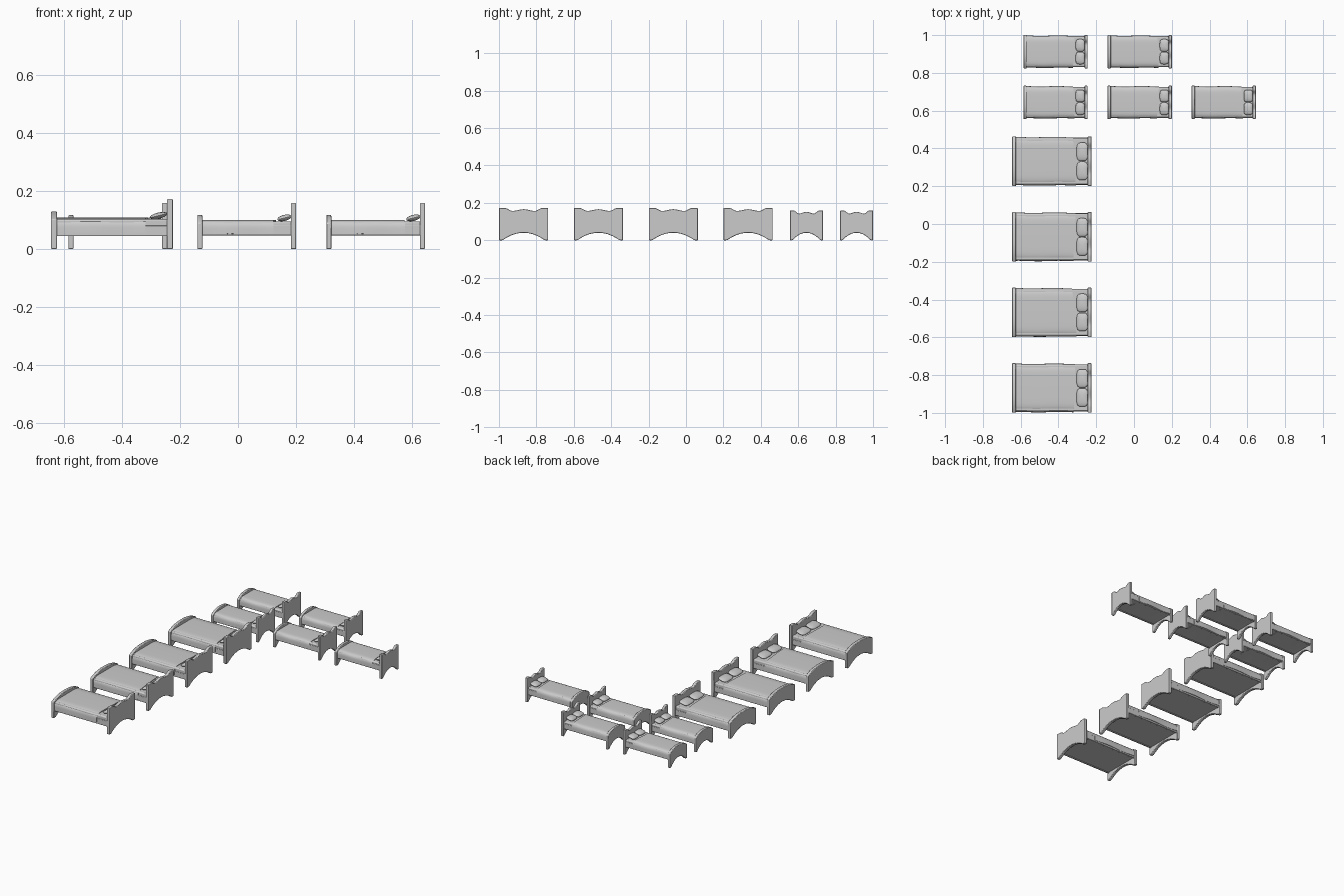
import bpy, bmesh, math
from mathutils import Matrix, Vector

if "Cube" in bpy.data.objects:
    bpy.data.objects.remove(bpy.data.objects["Cube"])

grey = bpy.data.materials.new("plain_grey")
grey.use_nodes = True
COLOUR = (0.6, 0.6, 0.6, 1)
grey.diffuse_color = COLOUR
grey.node_tree.nodes["Principled BSDF"].inputs["Base Color"].default_value = COLOUR


def finish(name, bm, place, bevel=0.0):
    bmesh.ops.recalc_face_normals(bm, faces=bm.faces)
    mesh = bpy.data.meshes.new(name)
    bm.to_mesh(mesh)
    bm.free()
    mesh.materials.append(grey)
    mesh.shade_smooth()
    mesh.set_sharp_from_angle(angle=math.radians(40))
    ob = bpy.data.objects.new(name, mesh)
    ob.location = place
    bpy.context.collection.objects.link(ob)
    if bevel:
        mod = ob.modifiers.new("soft_edges", "BEVEL")
        mod.width = bevel
        mod.segments = 2
        mod.limit_method = "ANGLE"
        mod.angle_limit = math.radians(40)


def box(name, place, x0, x1, y0, y1, z0, z1, bevel=0.0):
    bm = bmesh.new()
    centre = Vector((x0 + x1, y0 + y1, z0 + z1)) / 2
    size = Matrix.Diagonal((x1 - x0, y1 - y0, z1 - z0, 1))
    bmesh.ops.create_cube(bm, size=1, matrix=Matrix.Translation(centre) @ size)
    finish(name, bm, place, bevel)


def blend(a, b, f):
    f = min(max(f, 0), 1)
    return a + (b - a) * (1 - math.cos(math.pi * f)) / 2


def board(name, place, x, thick, half, top, arch):
    """Upright end board: shaped top edge, two feet and an arch between them."""
    foot = 0.86
    steps = 40
    bm = bmesh.new()
    rows = []
    for i in range(steps + 1):
        t = 2 * i / steps - 1
        low = max(0, arch * (1 - (t / foot) ** 2))
        rows.append([bm.verts.new((x, t * half, z)) for z in (low, top(abs(t)))])
    for a, b in zip(rows, rows[1:]):
        bm.faces.new((a[0], b[0], b[1], a[1]))
    out = bmesh.ops.extrude_face_region(bm, geom=bm.faces[:])
    moved = [v for v in out["geom"] if isinstance(v, bmesh.types.BMVert)]
    bmesh.ops.translate(bm, verts=moved, vec=(thick, 0, 0))
    finish(name, bm, place, 0.003)


def blanket(name, place, x0, x1, half, low, high, slant):
    """Draped cover with rounded shoulders, a wavy hem and a slanted end."""
    across, along = 28, 16
    bm = bmesh.new()
    rows = []
    for i in range(along + 1):
        f = i / along
        row = []
        for j in range(across + 1):
            a = math.pi * j / across
            c, s = math.cos(a), math.sin(a)
            y = math.copysign(abs(c) ** 0.3, c)
            hem = 0.0015 * math.sin(9 * f + 2 * y) * (1 - s)
            z = low + hem + (high - low) * s ** 0.45
            x = x0 + (x1 + slant * y - x0) * f
            row.append(bm.verts.new((x, y * (half + hem), z)))
        rows.append(row)
    for a, b in zip(rows, rows[1:]):
        for j in range(across):
            bm.faces.new((a[j], a[j + 1], b[j + 1], b[j]))
        bm.faces.new((a[0], b[0], b[-1], a[-1]))
    bm.faces.new(rows[0])
    bm.faces.new(rows[-1])
    finish(name, bm, place)


def pillow(name, place, centre, size, tilt):
    bm = bmesh.new()
    bmesh.ops.create_uvsphere(bm, u_segments=24, v_segments=12, radius=1)
    for v in bm.verts:
        # squared outline with a soft cushion thickness
        r = math.hypot(v.co.x, v.co.y)
        if r > 0.001:
            c, s = v.co.x / r, v.co.y / r
            k = (c ** 4 + s ** 4) ** -0.25
            v.co.x *= k
            v.co.y *= k
        v.co = Vector((v.co.x * size[0], v.co.y * size[1], v.co.z * size[2])) / 2
    turn = Matrix.Translation(centre) @ Matrix.Rotation(-tilt, 4, "Y")
    bmesh.ops.transform(bm, matrix=turn, verts=bm.verts)
    finish(name, bm, place)


def bed(label, x, y, length, half, head, foot, bed_top, rail_low, hem, thick, slant):
    place = (x, y, 0)
    ear, dip, middle = head, head - 0.016, head - 0.007

    def head_top(t):
        if t < 0.45:
            return blend(middle, dip, t / 0.45)
        return blend(dip, ear, (t - 0.45) / 0.33)

    def foot_top(t):
        return foot - 0.028 * t ** 2.5

    board(label + "_headboard", place, length - thick, thick, half, head_top, 0.04)
    board(label + "_footboard", place, 0, thick, half, foot_top, 0.04)

    # frame: two side rails and the base panel between them
    x0, x1 = thick * 0.8, length - thick * 0.8
    inner = half - 0.016
    for side, s in (("left", 1), ("right", -1)):
        ya, yb = sorted((s * inner, s * (half - 0.006)))
        box(label + "_rail_" + side, place, x0, x1, ya, yb, rail_low, rail_low + 0.036, 0.002)
    box(label + "_base", place, x0, x1, -inner, inner, rail_low + 0.004, rail_low + 0.02)

    # bedding
    box(label + "_mattress", place, x0, x1, 0.008 - half, half - 0.008,
        rail_low + 0.018, bed_top - 0.005, 0.007)
    blanket(label + "_blanket", place, x0, length * 0.785, half - 0.003, hem, bed_top, slant)
    deep = half * 0.28 + 0.025
    for side, s in (("left", 1), ("right", -1)):
        centre = (length - thick - deep / 2 + 0.002, s * half * 0.385, bed_top + 0.007)
        pillow(label + "_pillow_" + side, place, centre, (deep, half * 0.74, 0.021), 0.24)


# four wide beds in a row
slants = (0.004, -0.012, 0.006, -0.008)
for i, slant in enumerate(slants):
    bed("wide_bed_%d" % (i + 1), -0.645, -0.868 + 0.4 * i, 0.42, 0.131,
        0.173, 0.131, 0.109, 0.045, 0.055, 0.02, slant)

# five narrow beds in two rows
spots = ((0, 0), (1, 0), (2, 0), (0, 1), (1, 1))
for i, (col, row) in enumerate(spots):
    bed("narrow_bed_%d" % (i + 1), -0.585 + 0.445 * col, 0.644 + 0.268 * row, 0.34, 0.088,
        0.159, 0.118, 0.101, 0.048, 0.052, 0.017, 0.005 if i % 2 else -0.004)
